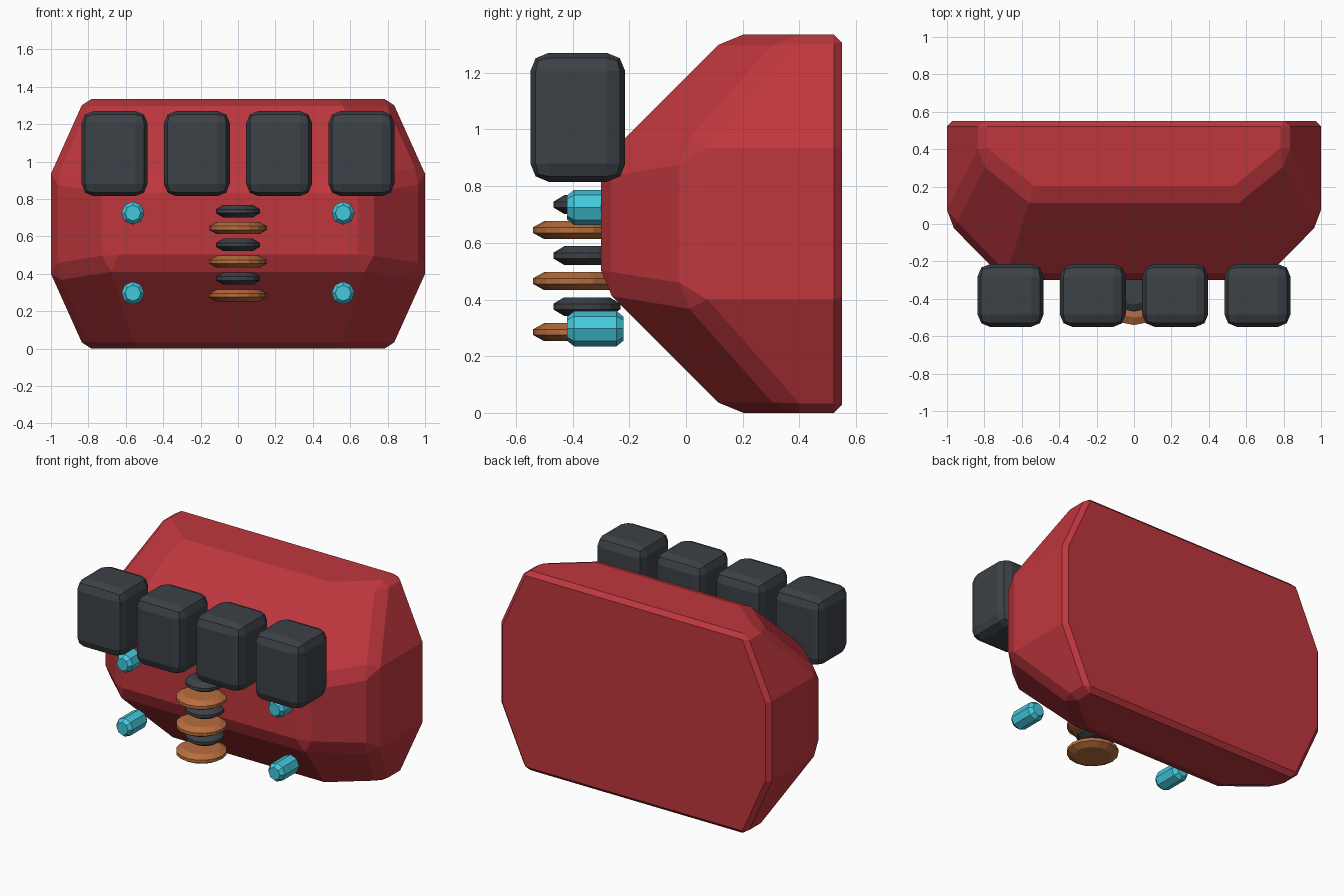
import bpy, bmesh
from mathutils import Matrix, Vector

if "Cube" in bpy.data.objects:
    bpy.data.objects.remove(bpy.data.objects["Cube"])


def material(name, rgb):
    m = bpy.data.materials.new(name)
    m.use_nodes = True
    m.diffuse_color = (*rgb, 1)
    m.node_tree.nodes["Principled BSDF"].inputs["Base Color"].default_value = (*rgb, 1)
    return m


RED = material("red", (0.52, 0.038, 0.048))
DARK = material("dark_grey", (0.046, 0.054, 0.063))
COPPER = material("copper", (0.48, 0.155, 0.047))
TEAL = material("teal", (0.058, 0.58, 0.72))


def finish(name, bm, mat, location=(0, 0, 0)):
    bmesh.ops.recalc_face_normals(bm, faces=bm.faces)
    mesh = bpy.data.meshes.new(name)
    bm.to_mesh(mesh)
    bm.free()
    mesh.materials.append(mat)
    obj = bpy.data.objects.new(name, mesh)
    obj.location = location
    bpy.context.collection.objects.link(obj)
    return obj


def bevel(obj, width, segments=1, kind="OFFSET", angle=0.52):
    mod = obj.modifiers.new("bevel", "BEVEL")
    mod.width, mod.segments, mod.offset_type = width, segments, kind
    mod.limit_method, mod.angle_limit = "ANGLE", angle


def spindle(name, profile, sides, mat, location, lie_down=False):
    """Closed turned solid from (radius, height) pairs."""
    bm = bmesh.new()
    rings = []
    for r, h in profile:
        ring = bmesh.ops.create_circle(bm, segments=sides, radius=r,
                                       matrix=Matrix.Translation((0, 0, h)))["verts"]
        rings.append(ring)
    for a, b in zip(rings, rings[1:]):
        for i in range(sides):
            j = (i + 1) % sides
            bm.faces.new((a[i], a[j], b[j], b[i]))
    bm.faces.new(rings[0])
    bm.faces.new(rings[-1])
    if lie_down:
        bm.transform(Matrix.Rotation(1.5708, 4, "X"))
    return finish(name, bm, mat, location)


# Faceted body: convex hull of one quarter, mirrored across x and mid height
HEIGHT = 1.335
quarter = [(0.55, 0.15, HEIGHT), (0.82, 0.37, HEIGHT), (0.82, 0.55, HEIGHT),
           (1, 0.015, 0.935), (1, 0.55, 0.935), (0.69, -0.3, 0.885)]
bm = bmesh.new()
for x, y, z in quarter:
    for side in (-1, 1):
        for height in (z, HEIGHT - z):
            bm.verts.new(Vector((x * side, y, height)))
bmesh.ops.convex_hull(bm, input=bm.verts)
bmesh.ops.dissolve_limit(bm, angle_limit=0.06, verts=bm.verts, edges=bm.edges)
body = finish("body", bm, RED)
bevel(body, 0.02, kind="DEPTH")

# Row of four rounded blocks
for i in range(4):
    bm = bmesh.new()
    bmesh.ops.create_cube(bm, size=1)
    bm.transform(Matrix.Diagonal((0.352, 0.335, 0.455, 1)))
    block = finish(f"block_{i + 1}", bm, DARK, (-0.66 + 0.44 * i, -0.382, 1.043))
    bevel(block, 0.065, segments=2)

# Stack of alternating discs down the middle
for i in range(3):
    spindle(f"copper_disc_{i + 1}",
            [(0.115, -0.032), (0.155, -0.01), (0.155, 0.01), (0.115, 0.032)],
            16, COPPER, (0, -0.385, 0.285 + 0.18 * i))
    spindle(f"dark_disc_{i + 1}",
            [(0.08, -0.033), (0.118, -0.01), (0.118, 0.01), (0.08, 0.033)],
            16, DARK, (0, -0.35, 0.375 + 0.18 * i))

# Four bolts around the front
for x, side in ((-0.562, "right"), (0.562, "left")):
    for z, level in ((0.297, "lower"), (0.725, "upper")):
        spindle(f"{level}_{side}_bolt",
                [(0.042, -0.1), (0.062, -0.075), (0.062, 0.075), (0.042, 0.1)],
                8, TEAL, (x, -0.32, z), lie_down=True)
